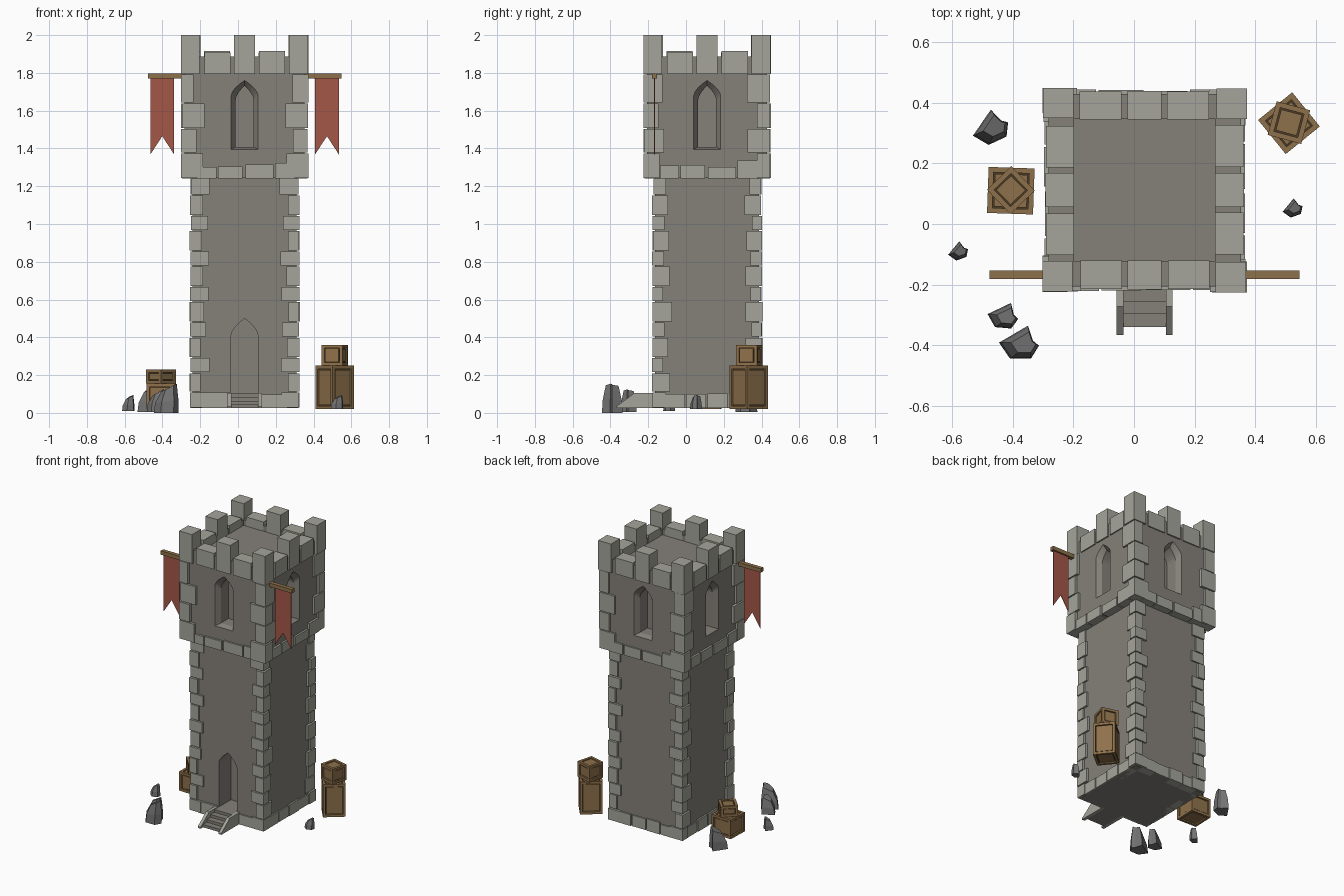
import bpy, bmesh, math, random
from mathutils import Matrix, Vector

if "Cube" in bpy.data.objects:
    bpy.data.objects.remove(bpy.data.objects["Cube"])

random.seed(4)
CX, CY = 0.035, 0.112          # tower axis
T = Matrix.Translation((CX, CY, 0))
SIDES = [T @ Matrix.Rotation(i * math.pi / 2, 4, 'Z') for i in range(4)]


def mat(name, rgb):
    m = bpy.data.materials.new(name)
    m.diffuse_color = (*rgb, 1)
    m.use_nodes = True
    m.node_tree.nodes["Principled BSDF"].inputs["Base Color"].default_value = m.diffuse_color
    return m


WALL = mat("wall stone", (0.235, 0.22, 0.193))
TRIM = mat("trim stone", (0.375, 0.375, 0.33))
WOOD = mat("wood", (0.27, 0.165, 0.07))
DARK = mat("dark wood", (0.07, 0.042, 0.017))
CLOTH = mat("red cloth", (0.37, 0.095, 0.064))
ROCK = mat("rock", (0.17, 0.17, 0.17))


def box(bm, lo, hi, m=Matrix(), mi=0):
    c = [(a + b) / 2 for a, b in zip(lo, hi)]
    s = [abs(b - a) for a, b in zip(lo, hi)]
    r = bmesh.ops.create_cube(bm, size=1, matrix=m @ Matrix.Translation(c) @ Matrix.Diagonal((*s, 1)))
    for f in {f for v in r['verts'] for f in v.link_faces}:
        f.material_index = mi


def loft(bm, rings):
    """Closed solid through rings of equal length."""
    vs = [[bm.verts.new(p) for p in r] for r in rings]
    n = len(vs[0])
    for a, b in zip(vs, vs[1:]):
        for i in range(n):
            bm.faces.new((a[i], a[(i + 1) % n], b[(i + 1) % n], b[i]))
    bm.faces.new(vs[0][::-1])
    bm.faces.new(vs[-1])


def finish(name, bm, *mats):
    bmesh.ops.recalc_face_normals(bm, faces=bm.faces)
    me = bpy.data.meshes.new(name)
    bm.to_mesh(me)
    bm.free()
    for m in mats:
        me.materials.append(m)
    ob = bpy.data.objects.new(name, me)
    bpy.context.collection.objects.link(ob)
    return ob


def arch(w, z0, z1, z2, y, m):
    """Pointed arch outline at depth y."""
    right = [(w * (1 - (t / 5) ** 1.7), z1 + (z2 - z1) * t / 5) for t in range(6)]
    pts = [(-w, z0), (w, z0)] + right + [(-x, z) for x, z in right[-2::-1]]
    return [m @ Vector((x, y, z)) for x, z in pts]


def carve(ob, bm):
    """Cut the recesses into a wall, then drop the cutter."""
    cutter = finish("cutter", bm)
    cutter.hide_render = True
    mod = ob.modifiers.new("cut", 'BOOLEAN')
    mod.object, mod.solver = cutter, 'EXACT'
    dg = bpy.context.evaluated_depsgraph_get()
    me = bpy.data.meshes.new_from_object(ob.evaluated_get(dg))
    ob.modifiers.clear()
    ob.data = me
    bpy.data.objects.remove(cutter)


# Shaft with door recess
bm = bmesh.new()
box(bm, (-.275, -.275, .025), (.275, .275, 1.27), T)
shaft = finish("shaft_wall", bm, WALL)
bm = bmesh.new()
loft(bm, [arch(.071, .1, .41, .5, y, T) for y in (-.4, -.14)])
carve(shaft, bm)

# Upper room with four splayed window recesses
bm = bmesh.new()
box(bm, (-.318, -.318, 1.245), (.318, .318, 1.85), T)
room = finish("upper_wall", bm, WALL)
bm = bmesh.new()
for m in SIDES:
    out, inn = (.071, 1.395, 1.68, 1.76), (.048, 1.408, 1.655, 1.732)
    loft(bm, [arch(*out, -.4, m), arch(*out, -.318, m), arch(*inn, -.285, m), arch(*inn, -.2, m)])
carve(room, bm)

# Low rim round the roof deck
bm = bmesh.new()
for m in SIDES:
    box(bm, (-.318, -.318, 1.8), (.318, -.235, 1.888), m)
finish("roof_rim", bm, WALL)


# Corner stones: rows alternate long and short on each face
def quoins(name, half, zs, short, long):
    bm = bmesh.new()
    for k, m in enumerate(SIDES):
        for i, (a, b) in enumerate(zip(zs, zs[1:])):
            wx, wy = (short, long) if (i + k) % 2 else (long, short)
            wx += random.uniform(-.01, .01)
            wy += random.uniform(-.01, .01)
            h = half - random.uniform(0, .008)
            box(bm, (-h, -h, a + .003), (-h + wx, -h + wy, b - .003), m)
    finish(name, bm, TRIM)


rows = [.025, .11] + [.11 + 1.13 * i / 12 + (.008 if i % 2 else -.006) for i in range(1, 12)] + [1.245]
quoins("shaft_corner_stones", .292, rows, .062, .092)
quoins("upper_corner_stones", .338, [1.24, 1.375, 1.505, 1.64, 1.795], .075, .112)


# Horizontal courses of stones
def course(bm, m, half, z, spans):
    for a, b in spans:
        h = half - random.uniform(0, .006)
        box(bm, (a, -h, z[0]), (b, -h + .06, z[1] + random.uniform(-.008, .008)), m)


bm = bmesh.new()
for k, m in enumerate(SIDES):
    spans = [(-.225, -.078), (.078, .225)]
    if k:
        spans = [(-.225, -.118), (-.112, -.005), (.003, .108), (.114, .225)]
    course(bm, m, .288, (.025, .103), spans)
finish("base_course", bm, TRIM)

bm = bmesh.new()
for m in SIDES:
    course(bm, m, .334, (1.24, 1.308), [(-.25, -.15), (-.142, -.012), (.004, .152)])
    course(bm, m, .334, (1.24, 1.33), [(.16, .265)])
finish("upper_course", bm, TRIM)

# Battlements
bm = bmesh.new()
for m in SIDES:
    box(bm, (-.338, -.335, 1.795), (-.238, -.235, 2.0), m)
    box(bm, (-.056, -.328, 1.795), (.056, -.233, 2.0), m)
    box(bm, (-.212, -.326, 1.795), (-.074, -.233, 1.908), m)
    box(bm, (.077, -.326, 1.795), (.215, -.233, 1.915), m)
finish("battlements", bm, TRIM)

# Entrance stairs and their sloped side walls
bm = bmesh.new()
for i in range(4):
    box(bm, (-.072, -.452 + .042 * i, .025), (.072, -.27, .045 + .019 * i), T)
finish("stairs", bm, WALL)
bm = bmesh.new()
side = [(-.27, .025), (-.479, .025), (-.479, .035), (-.385, .106), (-.27, .106)]
for s in (-1, 1):
    loft(bm, [[T @ Vector((s * x, y, z)) for y, z in side] for x in (.07, .092)])
finish("stair_sides", bm, TRIM)

# Banners on poles, mirrored about the tower axis
for s, name in ((-1, "left"), (1, "right")):
    bm = bmesh.new()
    box(bm, (CX + s * .30, -.181, 1.77), (CX + s * .512, -.153, 1.797))
    finish(name + "_banner_pole", bm, WOOD)
    bm = bmesh.new()
    cloth = [(.373, 1.782), (.499, 1.782), (.499, 1.368), (.436, 1.465), (.373, 1.368)]
    loft(bm, [[(CX + s * x, y, z) for x, z in cloth] for y in (-.169, -.165)])
    finish(name + "_banner", bm, CLOTH)


# Crates: dark core, raised panels, twelve frame bars
def crate(name, x, y, z, w, h, rot):
    bm = bmesh.new()
    m = Matrix.Translation((x, y, z + h / 2)) @ Matrix.Rotation(math.radians(rot), 4, 'Z')
    half, bar = Vector((w / 2, w / 2, h / 2)), .017

    def centred(e, mi):
        box(bm, [-v for v in e], e, m, mi)
    centred(half - Vector((.012,) * 3), 1)
    for a in range(3):
        e = half - Vector((bar + .005,) * 3)
        e[a] = half[a] - .005
        centred(e, 0)
        b, c = (a + 1) % 3, (a + 2) % 3
        for sb in (-1, 1):
            for sc in (-1, 1):
                lo, hi = [0] * 3, [0] * 3
                lo[a], hi[a] = -half[a], half[a]
                lo[b], hi[b] = sorted((sb * half[b], sb * (half[b] - bar)))
                lo[c], hi[c] = sorted((sc * half[c], sc * (half[c] - bar)))
                box(bm, lo, hi, m)
    finish(name, bm, WOOD, DARK)


crate("right_large_crate", .512, .333, .02, .145, .23, 39)
crate("right_small_crate", .512, .335, .25, .115, .11, -15)
crate("left_large_crate", -.407, .11, .02, .152, .135, -2)
crate("left_small_crate", -.407, .112, .155, .112, .075, 44)

# Rocks: notched outline, narrowing and leaning towards one side
OUT = [(-1, 0), (.45, .85), (.7, .1), (1, -.15), (.6, -.8), (-.45, -.8)]


def rock(name, x, y, z, r, h, rot):
    bm = bmesh.new()
    m = Matrix.Translation((x, y, z)) @ Matrix.Rotation(math.radians(rot), 4, 'Z')
    rings = []
    for s, dx, t, tilt in ((1, 0, 0, 0), (.93, .05, .4, .05), (.62, .22, .86, .14)):
        rings.append([m @ Vector((r * (u * s + dx), r * v * s, h * (t + tilt * u))) for u, v in OUT])
    loft(bm, rings)
    finish(name, bm, ROCK)


rock("front_large_rock", -.38, -.392, 0, .066, .155, 0)
rock("front_small_rock", -.433, -.302, .005, .051, .12, -5)
rock("back_left_rock", -.476, .318, .005, .062, .145, 25)
rock("left_pebble", -.582, -.09, .01, .034, .085, 20)
rock("right_pebble", .523, .052, .02, .034, .075, 20)
